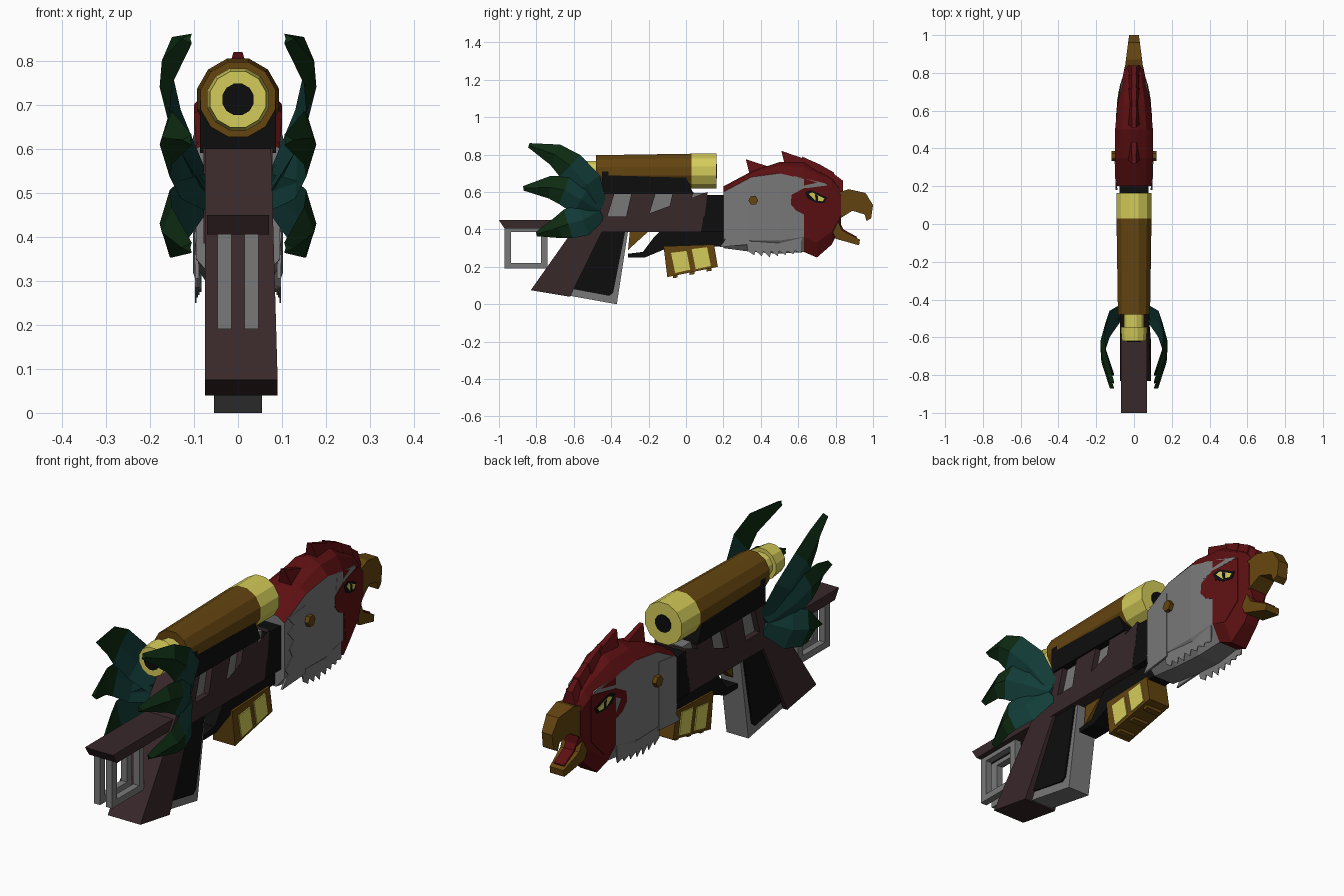
import bpy, bmesh, math

if "Cube" in bpy.data.objects:
    bpy.data.objects.remove(bpy.data.objects["Cube"], do_unlink=True)


def material(name, red, green, blue):
    mat = bpy.data.materials.new(name)
    mat.use_nodes = True
    colour = (red, green, blue, 1)
    mat.diffuse_color = colour
    mat.node_tree.nodes["Principled BSDF"].inputs["Base Color"].default_value = colour
    return mat


BROWN = material("dark brown", .04, .021, .023)
BLACK = material("black", .004, .004, .004)
GRAY = material("gray", .19, .19, .19)
GOLD = material("old gold", .127, .058, .005)
YELLOW = material("pale yellow", .66, .6, .1)
RED = material("deep red", .11, .005, .006)
TEAL = material("dark teal", .006, .046, .04)
GREEN = material("dark green", .004, .024, .006)


def make(name, verts, faces, mats, indices=None):
    """Mesh object with outward normals and one material index per face."""
    mesh = bpy.data.meshes.new(name)
    mesh.from_pydata(verts, [], faces)
    for mat in mats:
        mesh.materials.append(mat)
    if indices:
        for poly, index in zip(mesh.polygons, indices):
            poly.material_index = index
    bm = bmesh.new()
    bm.from_mesh(mesh)
    bmesh.ops.recalc_face_normals(bm, faces=bm.faces)
    bm.to_mesh(mesh)
    bm.free()
    obj = bpy.data.objects.new(name, mesh)
    bpy.context.collection.objects.link(obj)
    return obj


def slab(name, outline, mat, outer, inner=None):
    """Side outline (y, z) extruded across x; widths may be functions of y."""
    def width(limit, y):
        return limit(y) if callable(limit) else limit
    if inner is None:
        inner = (lambda y: -width(outer, y))
    n = len(outline)
    verts = [(width(inner, y), y, z) for y, z in outline]
    verts += [(width(outer, y), y, z) for y, z in outline]
    faces = [list(range(n)), list(range(n, 2 * n))]
    faces += [[i, (i + 1) % n, n + (i + 1) % n, n + i] for i in range(n)]
    return make(name, verts, faces, [mat])


def turned(name, profile, mat, height, sides=12):
    """Closed lathe of (y, radius) pairs around a lengthwise axis."""
    verts, faces = [], []
    for y, radius in profile:
        for k in range(sides):
            a = math.tau * (k + .5) / sides
            verts.append((radius * math.cos(a), y, height + radius * math.sin(a)))
    for ring in range(len(profile) - 1):
        for k in range(sides):
            a, b = ring * sides + k, ring * sides + (k + 1) % sides
            faces.append([a, b, b + sides, a + sides])
    last = len(verts) - sides
    faces += [list(range(sides)), list(range(last, last + sides))]
    return make(name, verts, faces, [mat])


# Stock, butt bar and wire frames
stock = slab("stock", [(-.46, .6), (-.83, .075), (-.62, .04), (-.45, .385), (-.38, .6)], BROWN, .075)
for v in stock.data.vertices:
    if v.co.z < .1 and v.co.x > 0:
        v.co.x = .09
slab("butt_bar", [(-1, .45), (-.54, .45), (-.56, .405), (-.97, .405)], BROWN, .07)
for side in (-1, 1):
    for low, high, bottom, top in ((-.97, -.935, .19, .41), (-.775, -.74, .19, .41),
                                   (-.97, -.74, .19, .22), (-.97, -.74, .385, .41)):
        slab("butt_frame", [(low, bottom), (high, bottom), (high, top), (low, top)],
             GRAY, side * .046, side * .015)

# Grip with inlay, trigger and guard
slab("grip", [(-.47, .39), (-.31, .39), (-.37, 0), (-.62, .045)], GRAY, .055)
slab("grip_inlay", [(-.46, .39), (-.325, .39), (-.39, .06), (-.41, .045), (-.6, .08)], BLACK, .062)
slab("trigger", [(-.31, .29), (-.3, .39), (-.2, .39)], GOLD, .02)
slab("trigger_guard", [(-.31, .25), (-.22, .25), (-.1, .3), (.2, .31), (.25, .39),
                       (-.14, .39), (-.17, .36), (-.23, .28), (-.31, .27)], BLACK, .045)

# Receiver with slanted windows open at the top
receiver = [(-.47, .385), (.08, .385), (.115, .6)]
for start in (.03, -.17, -.39):
    receiver += [(start + .1, .6), (start + .07, .47), (start - .03, .47), (start + .01, .6)]
receiver += [(-.45, .6)]
receiver = [p for p in receiver if p != (.13, .6)]
slab("receiver", receiver, BROWN, .078)
slab("receiver_core", [(-.43, .4), (.07, .4), (.1, .595), (-.43, .595)], GRAY, .052)
slab("fore_end", [(.07, .385), (.35, .385), (.35, .58), (.11, .585)], BLACK, .077)

# Magazine with panes and feet
slab("magazine", [(-.12, .31), (.15, .32), (.17, .2), (-.1, .145)], GOLD, .055)
for side in (-1, 1):
    for start, rise in ((-.08, 0), (.03, .02)):
        slab("magazine_pane", [(start, .275 + rise), (start + .083, .285 + rise),
                               (start + .103, .185 + rise), (start + .022, .167 + rise)],
             YELLOW, side * .06, side * .05)
for start in (-.07, .02, .11):
    base = .145 + (start + .1) * .2
    slab("magazine_foot", [(start, base + .02), (start + .025, base + .02),
                           (start + .025, base - .008), (start, base - .012)], GOLD, .04)

# Scope and mount
slab("scope_mount", [(-.45, .59), (-.45, .71), (-.22, .71), (-.19, .68), (0, .68), (.04, .59)], BLACK, .086)
AXIS = .712
turned("scope_tube", [(-.48, .088), (.03, .096)], GOLD, AXIS)
turned("scope_objective", [(.03, .096), (.163, .096)], YELLOW, AXIS)
turned("scope_neck", [(-.55, .055), (-.47, .055)], YELLOW, AXIS)
turned("scope_eyepiece", [(-.62, .066), (-.545, .073)], YELLOW, AXIS)
turned("rear_lens", [(-.624, .037), (-.61, .037)], BLACK, AXIS)
turned("front_lens", [(.15, .04), (.167, .04)], BLACK, AXIS)

# Head: rings of y, bottom, lower edge, cap line, crown, half width
RINGS = [(.2, .3, .31, .6, .63, .095), (.35, .28, .3, .68, .71, .1),
         (.5, .27, .3, .7, .76, .1), (.63, .28, .32, .67, .76, .088),
         (.7, .25, .29, .65, .72, .075), (.78, .32, .35, .62, .68, .06),
         (.83, .42, .44, .58, .62, .05)]


def cheek(y):
    """Half width of the head at y."""
    for a, b in zip(RINGS, RINGS[1:]):
        if y <= b[0]:
            t = (y - a[0]) / (b[0] - a[0])
            return a[-1] + t * (b[-1] - a[-1])
    return RINGS[-1][-1]


verts, faces, colours = [], [], []
for y, bottom, lower, cap, crown, w in RINGS:
    half = [(.55 * w, bottom), (w, lower + .04), (w, cap),
            (.65 * w, cap + .7 * (crown - cap)), (.2 * w, crown)]
    verts += [(x, y, z) for x, z in half] + [(-x, y, z) for x, z in reversed(half)]
count = 10
for ring in range(len(RINGS) - 1):
    for k in range(count):
        a, b = ring * count + k, ring * count + (k + 1) % count
        faces.append([a, b, b + count, a + count])
        is_cap = 2 <= k <= 6
        colours.append(1 if is_cap or RINGS[ring][0] > .6 else 0)
faces += [list(range(count)), list(range(len(verts) - count, len(verts)))]
make("head", verts, faces, [GRAY, RED], colours + [0, 1])

# Comb of backward spikes
for y, z, size in ((.32, .775, .14), (.51, .82, .13), (.62, .79, .1), (.71, .75, .08), (.78, .705, .06)):
    points = []
    for s in (-1, 1):
        points += [(s * .045, y + .03, z - .12), (s * .035, y + size, z - .11),
                   (s * .015, y + size, z - .045), (s * .01, y, z)]
    make("comb_spike", points, [(0, 1, 2, 3), (4, 5, 6, 7), (0, 1, 5, 4),
                                (1, 2, 6, 5), (2, 3, 7, 6), (3, 0, 4, 7)], [RED])


def panel(name, outline, mat, lift):
    """Thin plate following both cheeks."""
    for s in (-1, 1):
        slab(name, outline, mat, lambda y: s * (cheek(y) + lift), lambda y: s * (cheek(y) - .006))


# Neck feathers and bottom fringe
panel("neck_feathers", [(.34, .63), (.22, .615), (.26, .57), (.22, .545), (.26, .5), (.23, .47),
                        (.25, .43), (.2, .385), (.22, .36), (.18, .305), (.34, .32)], GRAY, .003)
fringe = [(.62, .36), (.32, .36)]
for i in range(7):
    y = .33 + .042 * i
    fringe += [(y, .285), (y + .034, .25 + .006 * abs(i - 2))]
panel("neck_fringe", fringe + [(.62, .29)], GRAY, -.002)

# Face patch, brow and eyes
panel("face_patch", [(.77, .63), (.63, .62), (.565, .585), (.56, .535), (.59, .5),
                     (.64, .475), (.65, .35), (.7, .34), (.77, .42)], RED, .002)
panel("brow", [(.58, .685), (.75, .645), (.755, .635), (.64, .62), (.57, .6)], GRAY, .001)
panel("eye_rim", [(.635, .6), (.67, .61), (.755, .57), (.74, .54), (.69, .545), (.65, .565)], BLACK, .004)
panel("eye", [(.655, .59), (.675, .598), (.74, .565), (.73, .55), (.69, .555)], YELLOW, .006)
panel("pupil", [(.69, .59), (.705, .58), (.705, .553), (.692, .556)], BLACK, .008)

# Beak, tongue and cheek studs
def beak_width(y):
    return .048 - .13 * (y - .83)


slab("upper_beak", [(.82, .6), (.87, .615), (.96, .595), (1, .53), (.99, .46), (.965, .445),
                    (.955, .48), (.89, .5), (.81, .45), (.76, .45), (.79, .51)], GOLD, beak_width)
slab("lower_beak", [(.76, .45), (.81, .45), (.835, .395), (.93, .345), (.925, .315), (.8, .35)], GOLD, beak_width)
slab("tongue", [(.81, .445), (.818, .45), (.842, .4), (.915, .36), (.91, .35), (.83, .39)], RED, .026)
for s in (-1, 1):
    stud = []
    for k in range(6):
        a = math.tau * k / 6
        stud.append((.36 + .026 * math.cos(a), .555 + .026 * math.sin(a)))
    slab("cheek_stud", stud, GOLD, s * .12, s * .09)

# Tail feathers: midline points, each feather bowed outward with a ridge
TAILS = [[(-.47, .52), (-.53, .64), (-.62, .74), (-.7, .8), (-.84, .85)],
         [(-.46, .5), (-.56, .56), (-.65, .61), (-.73, .625), (-.87, .62)],
         [(-.46, .5), (-.55, .45), (-.63, .43), (-.68, .41), (-.8, .375)]]
WIDTHS = [.05, .085, .08, .06, .012]
BOW = [.085, .145, .17, .165, .12]
for path in TAILS:
    for s in (-1, 1):
        verts, faces, tints = [], [], []
        for i, (y, z) in enumerate(path):
            before, after = path[max(i - 1, 0)], path[min(i + 1, 4)]
            dy, dz = after[0] - before[0], after[1] - before[1]
            length = math.hypot(dy, dz)
            ny, nz = -dz / length * WIDTHS[i], dy / length * WIDTHS[i]
            verts += [(s * (BOW[i] - .015), y - ny, z - nz), (s * (BOW[i] + .008), y, z),
                      (s * (BOW[i] - .015), y + ny, z + nz), (s * (BOW[i] - .012), y, z)]
        for i in range(4):
            for k in range(4):
                a, b = 4 * i + k, 4 * i + (k + 1) % 4
                faces.append([a, b, b + 4, a + 4])
                tints.append(1 if i > 1 else 0)
        faces += [[0, 1, 2, 3], [16, 17, 18, 19]]
        make("tail_feather", verts, faces, [TEAL, GREEN], tints + [0, 1])
